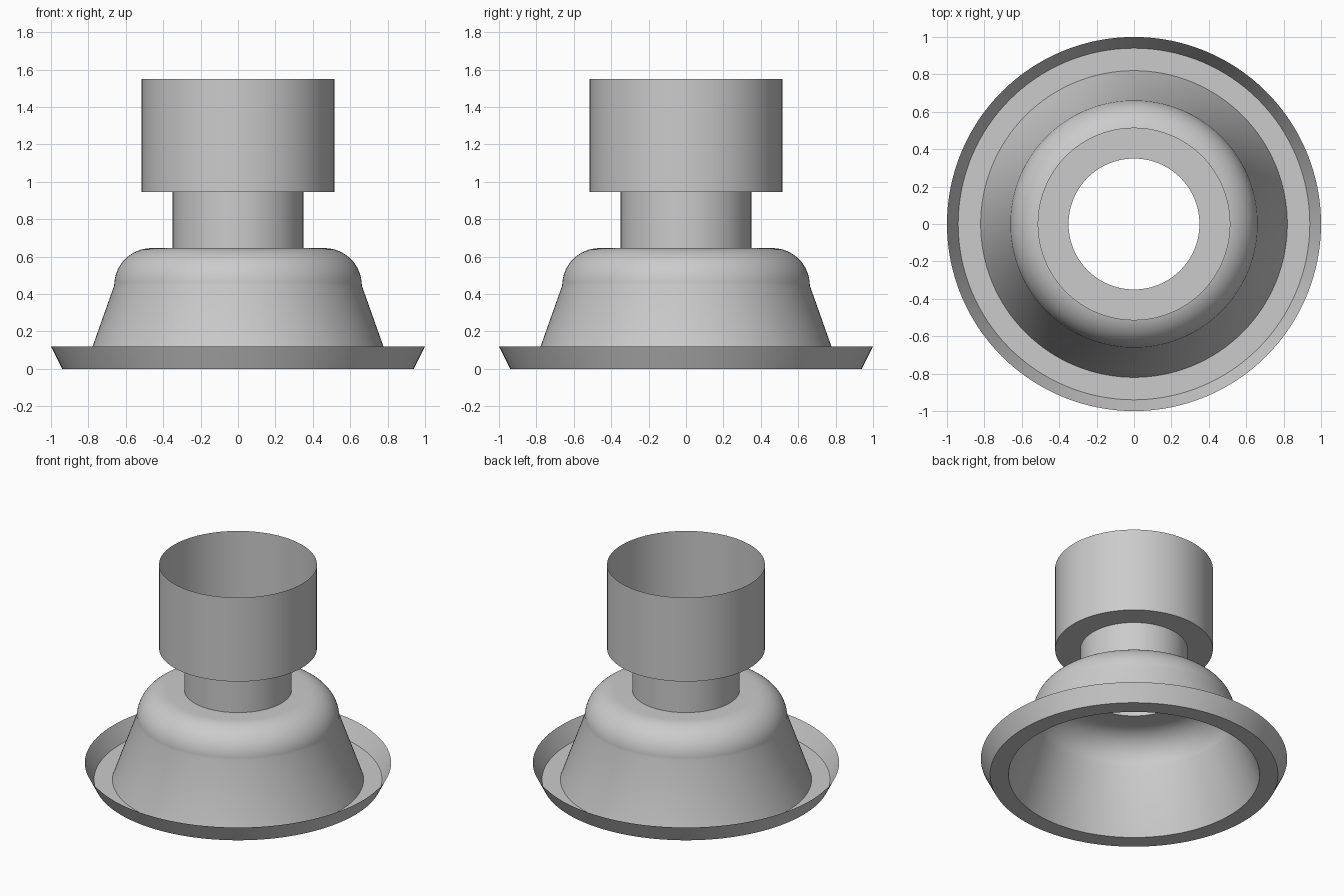
import bpy, bmesh, math

SEGMENTS = 128

cube = bpy.data.objects.get("Cube")
if cube:
    bpy.data.objects.remove(cube, do_unlink=True)

# Single plain grey finish
GREY = (0.6, 0.6, 0.6, 1.0)
grey = bpy.data.materials.new("plain grey")
grey.use_nodes = True
grey.diffuse_color = GREY
grey.node_tree.nodes["Principled BSDF"].inputs["Base Color"].default_value = GREY


def lathe(name, profile):
    """Revolve (radius, height) points around z into an open thin shell."""
    bm = bmesh.new()
    rings = []
    for r, z in profile:
        angles = [math.tau * i / SEGMENTS for i in range(SEGMENTS)]
        rings.append([bm.verts.new((r * math.cos(a), r * math.sin(a), z)) for a in angles])
    for low, high in zip(rings, rings[1:]):
        for i in range(SEGMENTS):
            j = (i + 1) % SEGMENTS
            bm.faces.new((low[i], low[j], high[j], high[i]))
    mesh = bpy.data.meshes.new(name)
    bm.to_mesh(mesh)
    bm.free()
    mesh.materials.append(grey)
    obj = bpy.data.objects.new(name, mesh)
    bpy.context.collection.objects.link(obj)
    bpy.ops.object.select_all(action="DESELECT")
    obj.select_set(True)
    bpy.context.view_layer.objects.active = obj
    bpy.ops.object.shade_smooth_by_angle(angle=math.radians(30))
    return obj


# Shared radii and heights
foot_r, neck_r, cup_r = 0.82, 0.35, 0.515
shoulder_top, cup_base, cup_top = 0.645, 0.945, 1.55

# Flat foot ring with a flared lip
lathe("base_rim", [(foot_r, 0), (0.94, 0), (1.0, 0.12)])

# Tapered bell with a rounded shoulder and a flat top around the neck
round_r, steps = 0.2, 16
shoulder = []
for k in range(steps + 1):
    a = math.pi / 2 * k / steps
    shoulder.append((0.462 + round_r * math.cos(a),
                     shoulder_top - round_r + round_r * math.sin(a)))
lathe("bell", [(foot_r, 0)] + shoulder + [(neck_r, shoulder_top)])

# Open tube joining bell and cup
lathe("neck", [(neck_r, shoulder_top), (neck_r, cup_base)])

# Open cup with a ring-shaped floor
lathe("cup", [(neck_r, cup_base), (cup_r, cup_base), (cup_r, cup_top)])
